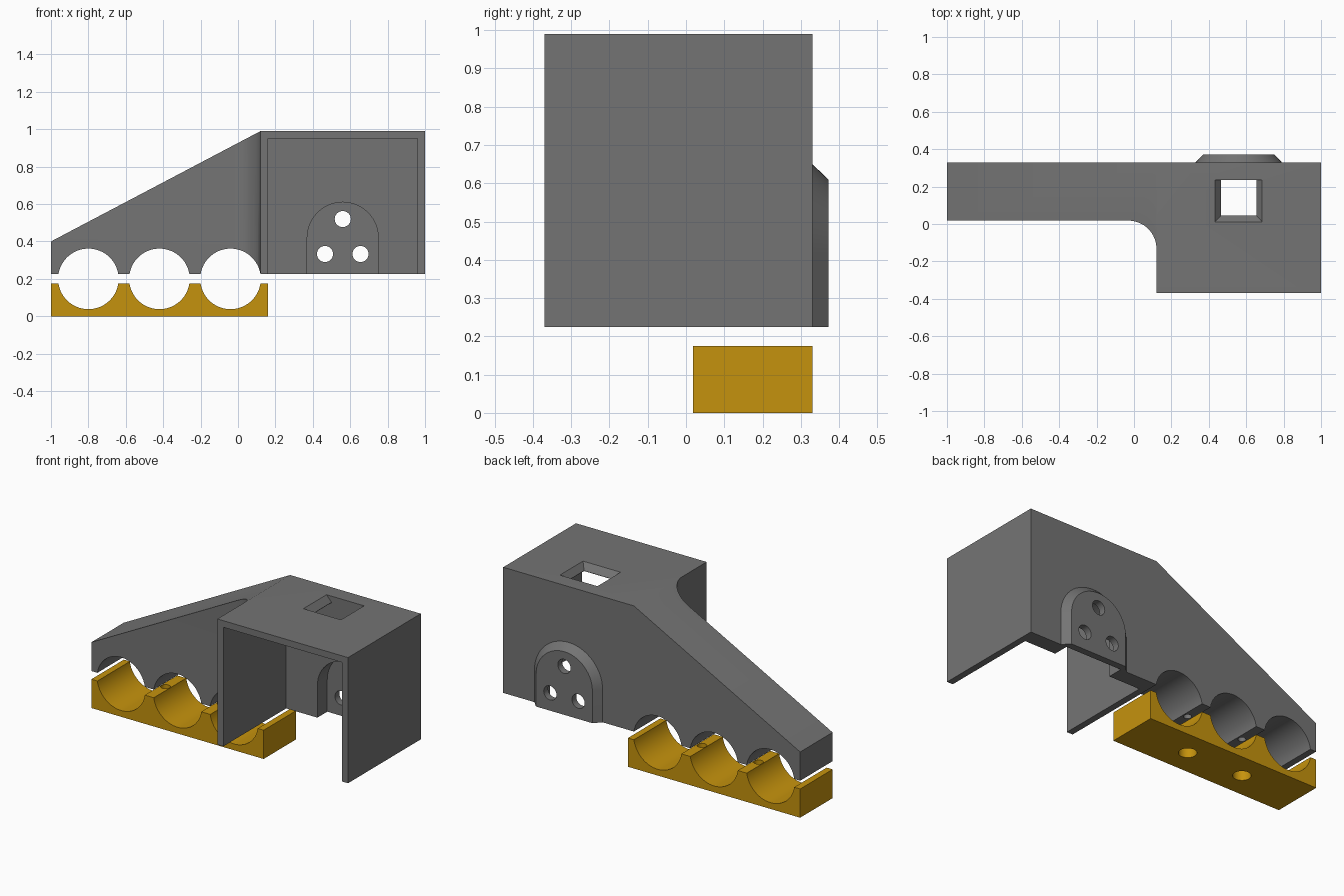
import bpy, bmesh, math
from mathutils import Vector

if "Cube" in bpy.data.objects:
    bpy.data.objects.remove(bpy.data.objects["Cube"])

def material(name, rgb):
    m = bpy.data.materials.new(name)
    m.diffuse_color = (*rgb, 1)
    m.use_nodes = True
    m.node_tree.nodes["Principled BSDF"].inputs["Base Color"].default_value = m.diffuse_color
    return m

GREY = material("grey plastic", (0.175, 0.175, 0.175))
GOLD = material("golden yellow", (0.56, 0.29, 0.004))

def loft(name, loops, mat=None):
    """Closed solid through matching loops of 3D points."""
    bm = bmesh.new()
    rings = [[bm.verts.new(p) for p in loop] for loop in loops]
    n = len(rings[0])
    for a, b in zip(rings, rings[1:]):
        for i in range(n):
            bm.faces.new((a[i], a[(i + 1) % n], b[(i + 1) % n], b[i]))
    bm.faces.new(rings[0][::-1])
    bm.faces.new(rings[-1])
    bmesh.ops.recalc_face_normals(bm, faces=bm.faces[:])
    me = bpy.data.meshes.new(name)
    bm.to_mesh(me)
    bm.free()
    ob = bpy.data.objects.new(name, me)
    bpy.context.collection.objects.link(ob)
    if mat:
        me.materials.append(mat)
    return ob

def along_y(name, steps, mat=None):
    """steps: (y, [(x, z), ...])"""
    return loft(name, [[(x, y, z) for x, z in pts] for y, pts in steps], mat)

def along_z(name, steps, mat=None):
    """steps: (z, [(x, y), ...])"""
    return loft(name, [[(x, y, z) for x, y in pts] for z, pts in steps], mat)

def rect(x0, x1, y0, y1):
    return [(x0, y0), (x1, y0), (x1, y1), (x0, y1)]

def circle(cx, cy, r, n=48):
    return [(cx + r * math.cos(math.tau * i / n), cy + r * math.sin(math.tau * i / n))
            for i in range(n)]

def arch(r, bottom, cx=0.56, cz=0.42, n=28):
    top = [(cx + r * math.cos(math.pi * i / n), cz + r * math.sin(math.pi * i / n))
           for i in range(n + 1)]
    return top + [(cx - r, bottom), (cx + r, bottom)]

def combine(ob, tool, op="DIFFERENCE"):
    mod = ob.modifiers.new("cut", "BOOLEAN")
    mod.operation, mod.object, mod.solver = op, tool, "EXACT"
    bpy.context.view_layer.objects.active = ob
    bpy.ops.object.modifier_apply(modifier=mod.name)
    bpy.data.objects.remove(tool)

def smooth(ob):
    bpy.ops.object.select_all(action="DESELECT")
    ob.select_set(True)
    bpy.context.view_layer.objects.active = ob
    bpy.ops.object.shade_smooth_by_angle(angle=math.radians(30))

BACK, ARM, FRONT = 0.33, 0.018, -0.37
BASE, TOP = 0.225, 0.99
BORES = (-0.80, -0.42, -0.04)
SCREWS = (-0.61, -0.23)
MID = (BACK + ARM) / 2

# Bracket: L-shaped footprint with a rounded inside corner
fillet = [(-0.03 + 0.15 * math.sin(a), ARM - 0.15 + 0.15 * math.cos(a))
          for a in (math.pi / 2 * i / 16 for i in range(17))]
footprint = [(-1, BACK), (-1, ARM)] + fillet + [(0.12, FRONT), (1, FRONT), (1, BACK)]
bracket = along_z("bracket", [(BASE, footprint), (TOP, footprint)], GREY)

# Sloped top of the arm
slope = [(-1.2, 0.295), (0.12, TOP), (0.12, 1.3), (-1.2, 1.3)]
combine(bracket, along_y("slope_cutter", [(-0.6, slope), (0.6, slope)]))

# Bevelled arched boss on the back
combine(bracket, along_y("boss", [(0.28, arch(0.23, BASE)), (BACK, arch(0.23, BASE)),
                                  (0.372, arch(0.19, BASE))]), "UNION")

# Housing cavity, open at the front and below, with an arched pocket behind
cavity = rect(0.16, 0.96, 0.1, 0.95)
combine(bracket, along_y("cavity_cutter", [(-0.6, cavity), (0.235, cavity)]))
combine(bracket, along_y("pocket_cutter", [(0.15, arch(0.19, 0.1)), (BACK, arch(0.19, 0.1))]))

# Bevelled window in the roof
inner, outer = rect(0.465, 0.655, 0.045, 0.235), rect(0.432, 0.685, 0.012, 0.235)
combine(bracket, along_z("window_cutter", [(0.9, inner), (0.952, inner), (TOP, outer), (1.05, outer)]))

# Three holes through the boss
for x, z in ((0.56, 0.52), (0.465, 0.333), (0.655, 0.333)):
    ring = circle(x, z, 0.043, 32)
    combine(bracket, along_y("hole_cutter", [(0.3, ring), (0.5, ring)]))

# Clamp cap below the arm
cap_plan = rect(-1, 0.16, ARM, BACK)
cap = along_z("clamp_cap", [(0, cap_plan), (0.175, cap_plan)], GOLD)

# Tube bores shared by the arm and the cap
for part in (bracket, cap):
    for x in BORES:
        ring = circle(x, 0.2, 0.162, 64)
        combine(part, along_y("bore_cutter", [(-0.6, ring), (0.6, ring)]))

# Screw holes: blind in the arm, counterbored in the cap
for x in SCREWS:
    pilot, shank, head = (circle(x, MID, r, 32) for r in (0.022, 0.027, 0.05))
    combine(bracket, along_z("pilot_cutter", [(0.1, pilot), (0.42, pilot)]))
    combine(cap, along_z("shank_cutter", [(-0.1, shank), (0.3, shank)]))
    combine(cap, along_z("head_cutter", [(-0.1, head), (0.07, head)]))

smooth(bracket)
smooth(cap)
